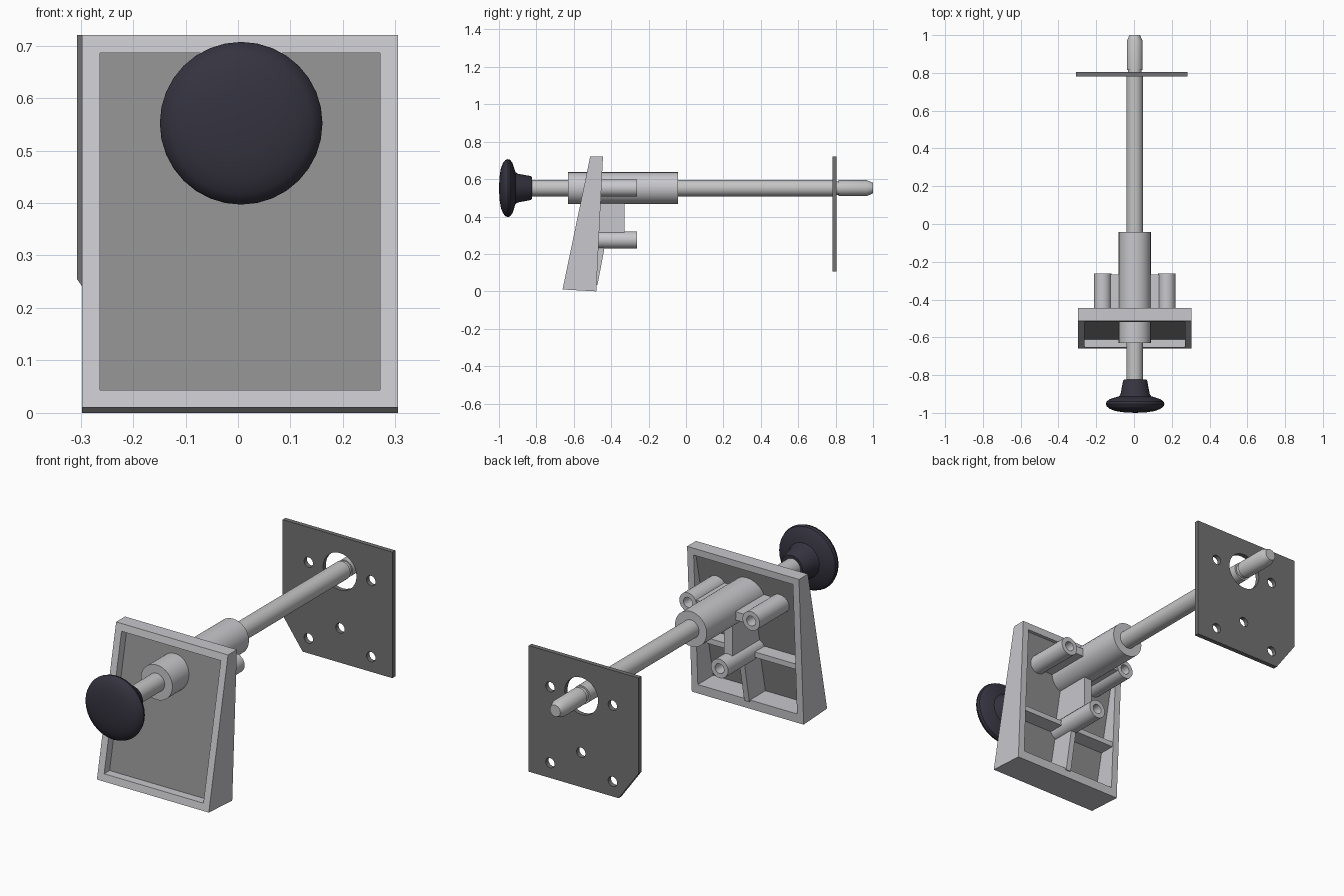
import bpy, bmesh, math
from mathutils import Vector, Matrix

if "Cube" in bpy.data.objects:
    bpy.data.objects.remove(bpy.data.objects["Cube"])

CX, AXIS_Z = 0.004, 0.552


def material(name, rgb):
    m = bpy.data.materials.new(name)
    m.diffuse_color = (*rgb, 1)
    m.use_nodes = True
    m.node_tree.nodes["Principled BSDF"].inputs["Base Color"].default_value = m.diffuse_color
    return m


LIGHT = material("light_grey", (0.58, 0.58, 0.61))
STEEL = material("steel_grey", (0.56, 0.56, 0.56))
PANEL = material("mid_grey", (0.27, 0.27, 0.275))
DARK = material("dark_grey", (0.17, 0.17, 0.17))
BLACK = material("knob_black", (0.035, 0.033, 0.05))


def finish(name, bm, mat, smooth=False):
    bmesh.ops.recalc_face_normals(bm, faces=bm.faces)
    me = bpy.data.meshes.new(name)
    bm.to_mesh(me)
    bm.free()
    me.materials.append(mat)
    ob = bpy.data.objects.new(name, me)
    bpy.context.collection.objects.link(ob)
    if smooth:
        bpy.ops.object.select_all(action='DESELECT')
        ob.select_set(True)
        bpy.context.view_layer.objects.active = ob
        bpy.ops.object.shade_smooth_by_angle(angle=math.radians(35))
    return ob


def lathe(name, profile, x, z, mat, sides=32):
    """Revolve (radius, y) points about an axis parallel to y."""
    bm = bmesh.new()
    vs = [bm.verts.new((r, y, 0)) for r, y in profile]
    es = [bm.edges.new(p) for p in zip(vs, vs[1:])]
    bmesh.ops.spin(bm, geom=vs + es, cent=(0, 0, 0), axis=(0, 1, 0),
                   angle=math.tau, steps=sides, use_duplicate=False)
    bmesh.ops.remove_doubles(bm, verts=bm.verts, dist=1e-5)
    bmesh.ops.translate(bm, verts=bm.verts, vec=(x, 0, z))
    return finish(name, bm, mat, True)


def prism(name, pts, axis, a, b, mat):
    """Extrude a polygon: axis 'x' takes (y, z) points, axis 'y' takes (x, z)."""
    bm = bmesh.new()
    put = (lambda p, t: (t, p[0], p[1])) if axis == 'x' else (lambda p, t: (p[0], t, p[1]))
    face = bm.faces.new([bm.verts.new(put(p, a)) for p in pts])
    ext = bmesh.ops.extrude_face_region(bm, geom=[face])
    d = Vector((b - a, 0, 0)) if axis == 'x' else Vector((0, b - a, 0))
    bmesh.ops.translate(bm, vec=d, verts=[v for v in ext['geom'] if isinstance(v, bmesh.types.BMVert)])
    return finish(name, bm, mat)


def front_y(z):
    return -0.66 + (z - 0.01) * 0.208


def back_y(z):
    return -0.48 + z * 0.05


def panel_y(z):
    return front_y(z) + 0.057


# Wedge-shaped housing frame: outer and inner rings at front and back
bm = bmesh.new()
rings = {}
for side, fy, low in (("f", front_y, 0.01), ("b", back_y, 0.0)):
    for ring, hw, z0, z1 in (("o", 0.301, low, 0.72), ("i", 0.267, 0.044, 0.686)):
        rings[side + ring] = [bm.verts.new((CX + sx * hw, fy(z), z))
                              for sx, z in ((-1, z0), (1, z0), (1, z1), (-1, z1))]
for a, b in (("fo", "fi"), ("bo", "bi"), ("fo", "bo"), ("fi", "bi")):
    for i in range(4):
        j = (i + 1) % 4
        bm.faces.new((rings[a][i], rings[a][j], rings[b][j], rings[b][i]))
finish("housing_frame", bm, LIGHT)

# Sloping panel inside the frame
zl, zh = 0.035, 0.695
prism("housing_panel", [(front_y(zl) + 0.042, zl), (panel_y(zl), zl),
                        (panel_y(zh), zh), (front_y(zh) + 0.042, zh)],
      'x', CX - 0.275, CX + 0.275, PANEL)

# Stiffening ribs on the back of the panel
prism("lower_rib", [(panel_y(0.035) - 0.004, 0.035), (-0.473, 0.035), (-0.438, 0.22),
                    (-0.438, 0.30), (panel_y(0.30) - 0.004, 0.30)],
      'x', CX - 0.014, CX + 0.014, LIGHT)
prism("upper_rib", [(panel_y(0.29) - 0.004, 0.29), (-0.33, 0.29), (-0.33, 0.49),
                    (panel_y(0.49) - 0.004, 0.49)],
      'x', CX - 0.022, CX + 0.022, LIGHT)
prism("cross_rib", [(panel_y(0.262) - 0.004, 0.262), (-0.472, 0.262), (-0.472, 0.288),
                    (panel_y(0.288) - 0.004, 0.288)],
      'x', CX - 0.27, CX + 0.27, LIGHT)

# Guide tube, screw bosses and webs
lathe("guide_tube", [(0, -0.631), (0.085, -0.631), (0.085, -0.043), (0, -0.043)],
      CX, AXIS_Z, LIGHT)
for name, x, z, y0 in (("boss_left", -0.17, AXIS_Z, -0.494), ("boss_right", 0.17, AXIS_Z, -0.494),
                       ("boss_bottom", 0, 0.275, -0.55)):
    lathe(name, [(0, y0), (0.046, y0), (0.046, -0.263), (0.024, -0.263),
                 (0.024, -0.40), (0, -0.40)], CX + x, z, LIGHT, 24)
for s, name in ((-1, "web_left"), (1, "web_right")):
    prism(name, [(-0.494, AXIS_Z - 0.02), (-0.268, AXIS_Z - 0.02),
                 (-0.268, AXIS_Z + 0.02), (-0.494, AXIS_Z + 0.02)],
          'x', CX + s * 0.07, CX + s * 0.135, LIGHT)

# Plunger rod with groove and chamfered tip
lathe("plunger_rod", [(0, -0.88), (0.044, -0.88), (0.044, 0.795), (0.036, 0.795),
                      (0.036, 0.815), (0.042, 0.815), (0.042, 0.968), (0.028, 1.0), (0, 1.0)],
      CX, AXIS_Z, STEEL)

# Mushroom knob
lathe("pull_knob", [(0, -1.0), (0.06, -0.997), (0.105, -0.99), (0.135, -0.978), (0.151, -0.965),
                    (0.155, -0.953), (0.151, -0.94), (0.135, -0.928), (0.105, -0.918),
                    (0.085, -0.912), (0.077, -0.90), (0.064, -0.83), (0.058, -0.823), (0, -0.823)],
      CX + 0.002, AXIS_Z, BLACK)

# Mounting plate with clipped corner and drilled holes
plate = prism("mounting_plate", [(-0.307, 0.72), (0.283, 0.72), (0.283, 0.107),
                                 (-0.20, 0.107), (-0.307, 0.255)], 'y', 0.782, 0.804, DARK)
holes = [(0.0, 0.55, 0.09), (-0.168, 0.55, 0.024), (0.168, 0.55, 0.024),
         (0.002, 0.275, 0.024), (-0.168, 0.18, 0.024), (0.168, 0.18, 0.024)]
bm = bmesh.new()
for x, z, r in holes:
    bmesh.ops.create_cone(bm, cap_ends=True, segments=28, radius1=r, radius2=r, depth=0.2,
                          matrix=Matrix.Translation((x, 0.793, z)) @ Matrix.Rotation(math.pi / 2, 4, 'X'))
cutter = finish("hole_cutter", bm, DARK)
cutter.hide_render = True
mod = plate.modifiers.new("holes", 'BOOLEAN')
mod.operation, mod.solver, mod.object = 'DIFFERENCE', 'EXACT', cutter
bpy.ops.object.select_all(action='DESELECT')
plate.select_set(True)
bpy.context.view_layer.objects.active = plate
bpy.ops.object.modifier_apply(modifier="holes")
bpy.data.objects.remove(cutter)
bpy.ops.object.shade_smooth_by_angle(angle=math.radians(30))
